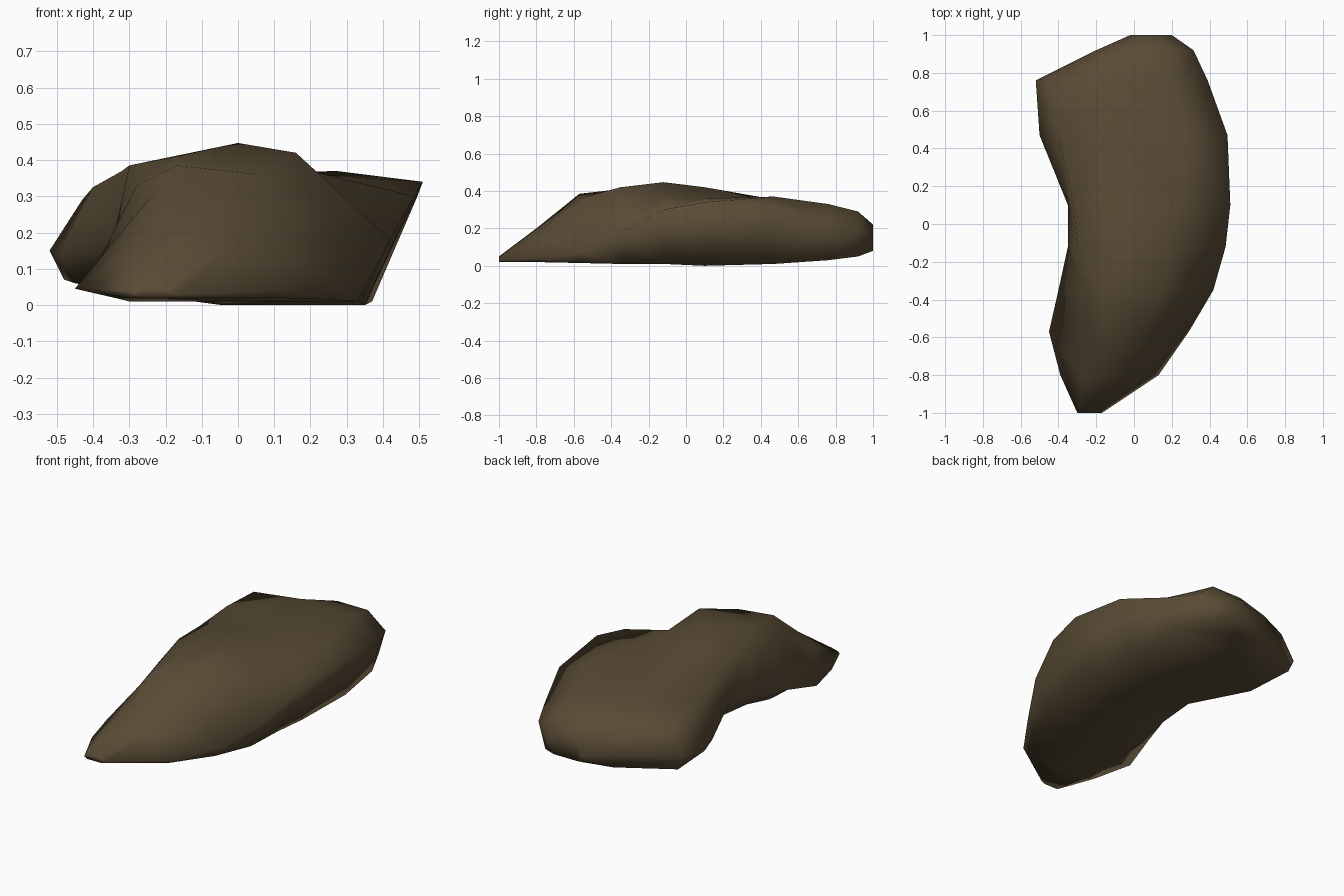
import bpy, bmesh

# One brown stone colour
stone = bpy.data.materials.new("brown_stone")
stone.diffuse_color = (0.10, 0.071, 0.036, 1)

# Cross-sections from front to back:
# y, base z, base left x, left bulge (x,z), left ridge (x,z), crest (x,z),
# right shoulder (x,z), right bulge (x,z), base right x
sections = [
    (-1.00, .02, -.28, -.30, .03, -.29, .04, -.25, .05, -.20, .045, -.17, .03, -.19),
    (-.80, .02, -.32, -.39, .04, -.28, .155, -.17, .20, -.01, .17, .13, .04, .10),
    (-.57, .015, -.32, -.45, .045, -.24, .30, -.17, .385, .06, .36, .29, .07, .25),
    (-.35, .01, -.30, -.40, .09, -.28, .33, -.17, .41, .16, .42, .42, .18, .33),
    (-.12, .01, -.31, -.35, .15, -.30, .385, 0, .447, .20, .37, .485, .30, .34),
    (.10, 0, -.31, -.35, .17, -.32, .37, -.05, .42, .22, .36, .51, .34, .35),
    (.47, .01, -.45, -.50, .14, -.40, .325, -.10, .355, .27, .37, .495, .30, .37),
    (.76, .03, -.48, -.52, .15, -.43, .29, -.12, .33, .20, .33, .39, .22, .34),
    (.92, .05, -.17, -.20, .14, -.17, .24, 0, .29, .20, .29, .315, .20, .27),
    (1.00, .08, 0, -.02, .12, .01, .19, .05, .22, .12, .21, .20, .15, .16),
]

# Rock body lofted through the sections
bm = bmesh.new()
rings = []
for y, zb, bl, *mid, br in sections:
    # The base lifts on the left, under the bulge
    pts = [(.6 * bl + .4 * br, zb), (bl, max(zb, mid[1] - .08))]
    pts += list(zip(mid[::2], mid[1::2])) + [(br, zb)]
    rings.append([bm.verts.new((x, y, z)) for x, z in pts])
n = len(rings[0])
for a, b in zip(rings, rings[1:]):
    for i in range(n):
        j = (i + 1) % n
        bm.faces.new((a[i], a[j], b[j], b[i]))
bm.faces.new(rings[0])
bm.faces.new(rings[-1])
bmesh.ops.triangulate(bm, faces=bm.faces[:], quad_method='SHORT_EDGE')
bmesh.ops.recalc_face_normals(bm, faces=bm.faces[:])
# Soft shading all over, like a worn stone
for f in bm.faces:
    f.smooth = True
mesh = bpy.data.meshes.new("rock")
bm.to_mesh(mesh)
bm.free()
rock = bpy.data.objects.new("rock", mesh)
bpy.context.collection.objects.link(rock)
mesh.materials.append(stone)
